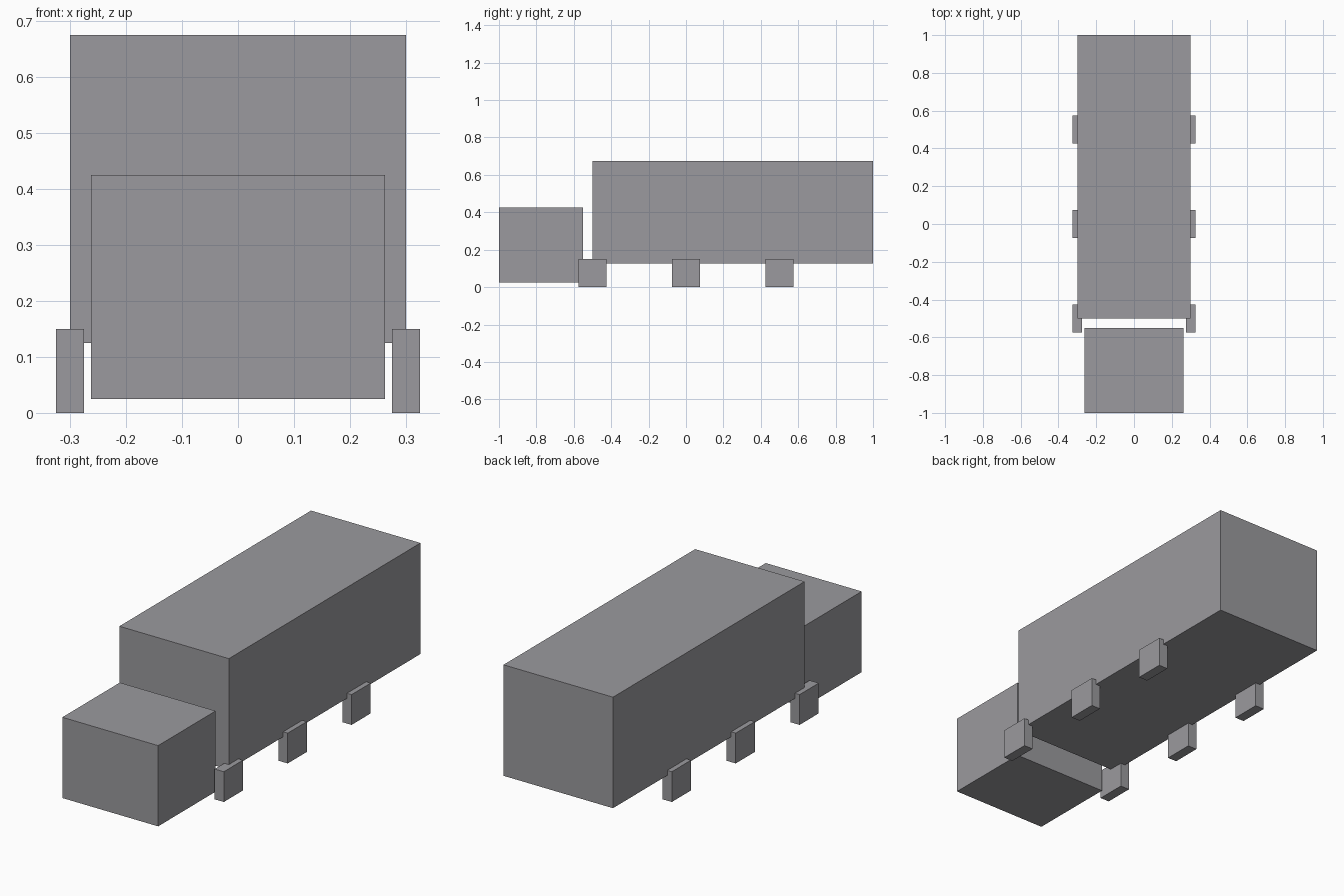
import bpy

if "Cube" in bpy.data.objects:
    bpy.data.objects.remove(bpy.data.objects["Cube"])

grey = bpy.data.materials.new("plain grey")
grey.diffuse_color = (0.328, 0.323, 0.342, 1.0)
grey.use_nodes = True
grey.node_tree.nodes["Principled BSDF"].inputs["Base Color"].default_value = grey.diffuse_color


def box(name, low, high):
    """Axis-aligned box between two corners, with its scale baked into the mesh."""
    centre = [(a + b) / 2 for a, b in zip(low, high)]
    size = [b - a for a, b in zip(low, high)]
    bpy.ops.mesh.primitive_cube_add(size=1, location=centre)
    obj = bpy.context.object
    obj.name = name
    obj.scale = size
    bpy.ops.object.transform_apply(location=False, rotation=False, scale=True)
    obj.data.materials.append(grey)
    return obj


# Cargo body and the lower cab in front of it, separated by a narrow gap
box("cargo_body", (-0.30, -0.50, 0.125), (0.30, 1.00, 0.675))
box("cab", (-0.2625, -1.00, 0.025), (0.2625, -0.55, 0.425))

# Three pairs of block wheels straddling the cargo body's sides
for axle, y in (("front", -0.5), ("middle", 0.0), ("rear", 0.5)):
    for side, x in (("left", -0.3), ("right", 0.3)):
        box(f"{axle}_{side}_wheel", (x - 0.025, y - 0.075, 0.0), (x + 0.025, y + 0.075, 0.15))
